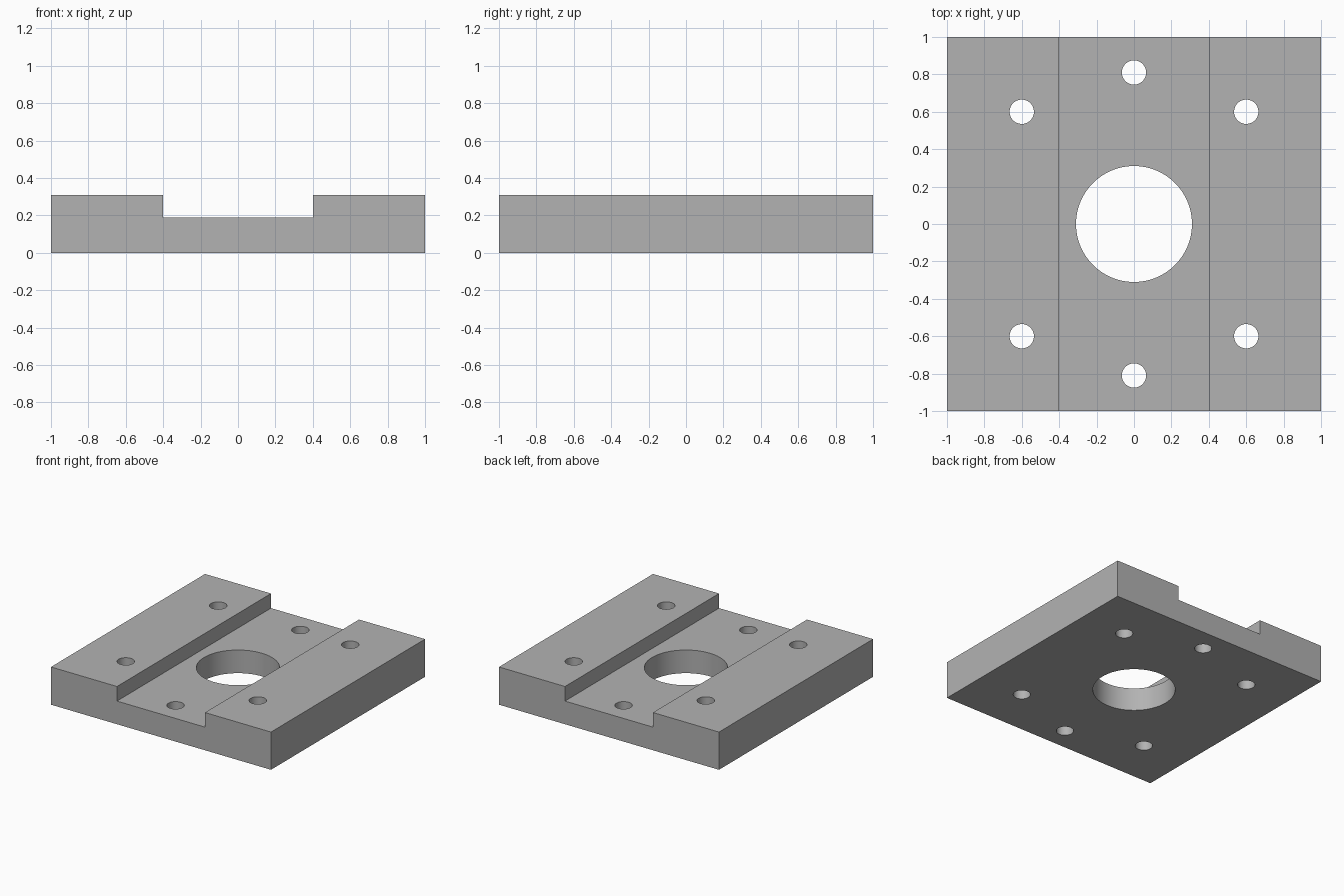
import bpy
import bmesh
import math
from mathutils import Matrix

default_cube = bpy.data.objects.get("Cube")
if default_cube:
    bpy.data.objects.remove(default_cube, do_unlink=True)

HEIGHT, CHANNEL_FLOOR, CHANNEL_HALF = 0.31, 0.19, 0.40
BORE_RADIUS, BOLT_RADIUS = 0.31, 0.065

# Bare metal
metal = bpy.data.materials.new("plain grey metal")
metal.use_nodes = True
grey = (0.448, 0.448, 0.448, 1)
metal.diffuse_color = grey
metal.node_tree.nodes["Principled BSDF"].inputs["Base Color"].default_value = grey


def add_object(name, bm):
    bmesh.ops.recalc_face_normals(bm, faces=bm.faces)
    mesh = bpy.data.meshes.new(name)
    bm.to_mesh(mesh)
    bm.free()
    mesh.materials.append(metal)
    obj = bpy.data.objects.new(name, mesh)
    bpy.context.collection.objects.link(obj)
    return obj


# Plate: channel profile extruded from front to back
half = [(1, 0), (1, HEIGHT), (CHANNEL_HALF, HEIGHT), (CHANNEL_HALF, CHANNEL_FLOOR)]
profile = half + [(-x, z) for x, z in reversed(half)]
bm = bmesh.new()
face = bm.faces.new([bm.verts.new((x, -1, z)) for x, z in profile])
swept = bmesh.ops.extrude_face_region(bm, geom=[face])["geom"]
bmesh.ops.translate(bm, vec=(0, 2, 0),
                    verts=[v for v in swept if isinstance(v, bmesh.types.BMVert)])
plate = add_object("mounting_plate", bm)

# Cutter: central bore, four corner bolt holes, two channel bolt holes
holes = [(0, 0, BORE_RADIUS, 96)]
holes += [(x, y, BOLT_RADIUS, 48) for x in (-0.6, 0.6) for y in (-0.6, 0.6)]
holes += [(0, y, BOLT_RADIUS, 48) for y in (-0.81, 0.81)]
bm = bmesh.new()
for x, y, radius, sides in holes:
    bmesh.ops.create_cone(bm, cap_ends=True, segments=sides, radius1=radius,
                          radius2=radius, depth=1, matrix=Matrix.Translation((x, y, 0.15)))
cutter = add_object("hole_cutter", bm)
cutter.hide_render = True

# Drill the holes and bake the result
drill = plate.modifiers.new("drill holes", 'BOOLEAN')
drill.operation = 'DIFFERENCE'
drill.solver = 'EXACT'
drill.object = cutter
bpy.ops.object.select_all(action='DESELECT')
plate.select_set(True)
bpy.context.view_layer.objects.active = plate
bpy.ops.object.modifier_apply(modifier=drill.name)
bpy.data.objects.remove(cutter, do_unlink=True)

# Smooth hole walls, sharp edges
bpy.ops.object.shade_smooth_by_angle(angle=math.radians(30))
